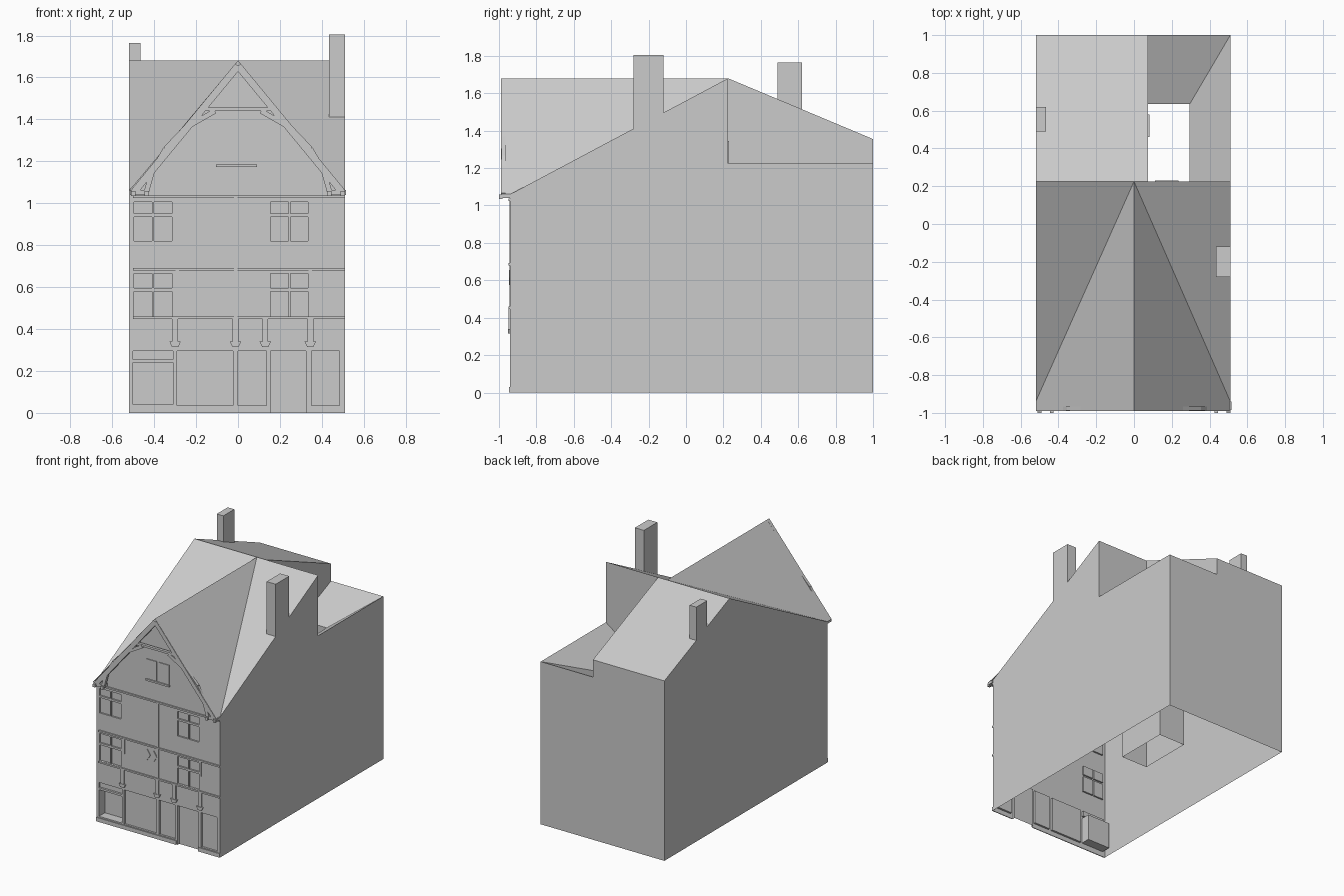
import bpy, bmesh
from mathutils import Vector

if "Cube" in bpy.data.objects:
    bpy.data.objects.remove(bpy.data.objects["Cube"])

XL, XR, YF, YB = -0.52, 0.51, -0.94, 1.0      # outer walls
RY, RZ, EZ = 0.225, 1.68, 1.06                # ridge line and front eave
CX, CX2, CY2, CZ, CI = 0.075, 0.295, 0.635, 1.225, 1.07   # courtyard


def mesh_from(name, polys, out):
    """Join polygons into one shell; first polygon must face 'out'."""
    bm = bmesh.new()
    for p in polys:
        bm.faces.new([bm.verts.new(v) for v in p])
    bmesh.ops.remove_doubles(bm, verts=bm.verts, dist=0.0005)
    bmesh.ops.recalc_face_normals(bm, faces=bm.faces)
    bm.faces.ensure_lookup_table()
    if bm.faces[0].normal.dot(Vector(out)) < 0:
        bmesh.ops.reverse_faces(bm, faces=bm.faces)
    me = bpy.data.meshes.new(name)
    bm.to_mesh(me)
    bm.free()
    ob = bpy.data.objects.new(name, me)
    bpy.context.collection.objects.link(ob)
    return ob


def prism(name, outline, y0, y1):
    """Extrude an (x, z) outline from y0 to y1."""
    n = len(outline)
    a = [(x, y0, z) for x, z in outline]
    b = [(x, y1, z) for x, z in outline]
    sides = [[a[i], a[(i + 1) % n], b[(i + 1) % n], b[i]] for i in range(n)]
    return mesh_from(name, [a, b] + sides, (0, -1, 0))


def box(name, x0, x1, y0, y1, z0, z1):
    return prism(name, [(x0, z0), (x1, z0), (x1, z1), (x0, z1)], y0, y1)


def beam(name, p, q, w, y0, y1):
    """Straight timber in the gable plane."""
    p, q = Vector(p), Vector(q)
    d = (q - p).normalized() * w / 2
    n = Vector((-d.y, d.x))
    return prism(name, [tuple(p - n), tuple(q - n), tuple(q + n), tuple(p + n)], y0, y1)


# Side and back walls
mesh_from("side_and_back_walls", [
    [(XL, YF, 0), (XL, YB, 0), (XL, YB, 1.355), (XL, RY, RZ), (XL, YF, EZ)],
    [(XL, YB, 0), (XR, YB, 0), (XR, YB, CZ), (CX, YB, CZ), (CX, YB, 1.355), (XL, YB, 1.355)],
    [(XR, YF, 0), (XR, YB, 0), (XR, YB, CZ), (XR, RY, CZ), (XR, RY, RZ), (XR, YF, EZ)],
], (-1, 0, 0))

# Roofs: rear wing, front slopes either side of the cross gable, gable slopes
mesh_from("rear_roof", [[(XL, RY, RZ), (CX, RY, RZ), (CX, YB, 1.355), (XL, YB, 1.355)]], (0, 0, 1))
for side, x in (("left", XL), ("right", XR)):
    mesh_from(side + "_front_roof", [[(x, YF, EZ), (x, RY, RZ), (0, RY, RZ)]], (0, 0, 1))
    mesh_from(side + "_gable_roof",
              [[(0, -0.99, RZ), (0, RY, RZ), (x, YF + .02, EZ), (x, -0.99, EZ)]], (0, 0, 1))

# Courtyard: high walls, open shaft and inward-sloping roofs
mesh_from("courtyard", [
    [(CX, YB, CZ), (XR, YB, CZ), (CX2, CY2, CI), (CX, CY2, CI)],
    [(XR, YB, CZ), (XR, RY, CZ), (CX2, RY, CI), (CX2, CY2, CI)],
    [(CX, RY, 0), (CX, CY2, 0), (CX, CY2, CI), (CX, YB, CZ), (CX, YB, 1.355), (CX, RY, RZ)],
    [(CX, RY, 0), (CX2, RY, 0), (CX2, RY, CI), (XR, RY, CZ), (XR, RY, RZ), (CX, RY, RZ)],
    [(CX2, RY, 0), (CX2, CY2, 0), (CX2, CY2, CI), (CX2, RY, CI)],
    [(CX, CY2, 0), (CX2, CY2, 0), (CX2, CY2, CI), (CX, CY2, CI)],
], (0, 0, 1))
box("courtyard_side_window", CX, CX + .006, .46, .58, CZ, 1.345)
box("courtyard_front_window", .11, .235, RY, RY + .006, 1.23, 1.345)

# Chimneys
box("right_chimney", .435, XR, -.28, -.12, 1.4, 1.805)
box("left_chimney", XL, -.465, .49, .62, 1.45, 1.765)

# Facade: rectangles (x0, x1, z0, z1, depth) sunk into the front wall
cuts = [(-.50, -.31, .04, .24, .07), (-.50, -.31, .255, .295, .015)]
for x0, x1 in ((-.29, -.025), (0, .135), (.35, .485)):
    cuts.append((x0, x1, .035, .295, .015))
cuts.append((.155, .325, 0, .295, .02))
for x0 in (-.495, .155):
    for dx in (0, .095):
        for z0, z1 in ((.46, .58), (.595, .665), (.82, .935), (.95, 1.005)):
            cuts.append((x0 + dx, x0 + dx + .085, z0, z1, .012))


def depth(x, z):
    return max([c[4] for c in cuts if c[0] < x < c[1] and c[2] < z < c[3]], default=0)


xs = sorted({round(v, 4) for c in cuts for v in c[:2]} | {XL, XR})
zs = sorted({round(v, 4) for c in cuts for v in c[2:4]} | {0, EZ})
polys = []
for i in range(len(xs) - 1):
    for j in range(len(zs) - 1):
        x0, x1, z0, z1 = xs[i], xs[i + 1], zs[j], zs[j + 1]
        xm, zm = (x0 + x1) / 2, (z0 + z1) / 2
        y = YF + depth(xm, zm)
        polys.append([(x0, y, z0), (x1, y, z0), (x1, y, z1), (x0, y, z1)])
        # reveals towards the next cell right and above
        if i + 2 < len(xs):
            y2 = YF + depth((x1 + xs[i + 2]) / 2, zm)
            if y2 != y:
                polys.append([(x1, y, z0), (x1, y2, z0), (x1, y2, z1), (x1, y, z1)])
        if j + 2 < len(zs):
            y2 = YF + depth(xm, (z1 + zs[j + 2]) / 2)
            if y2 != y:
                polys.append([(x0, y, z1), (x1, y, z1), (x1, y2, z1), (x0, y2, z1)])
mesh_from("front_wall", polys, (0, -1, 0))

# String courses, plinths, posts and corbels
for z in (.447, .68, 1.025):
    box("string_course", XL + .02, XR, YF - .01, YF, z, z + .012)
for x0, x1 in ((XL, -.315), (-.315, .145), (.33, XR)):
    box("plinth", x0, x1, YF - .006, YF, 0, .03)
for x in (-.30, -.012, .13, .345):
    box("post", x - .014, x + .014, YF - .008, YF, .34, .45)
    prism("corbel", [(x - .015, .315), (x + .015, .315), (x + .027, .34), (x - .027, .34)],
          YF - .012, YF)
for x, z0, z1 in ((-.29, .57, .68), (-.01, .46, .68), (.345, .57, .68), (-.01, .69, 1.025)):
    box("upper_post", x - .008, x + .008, YF - .005, YF, z0, z1)
for x in (-.095, -.04):
    prism("diamond", [(x - .026, .615), (x, .575), (x + .026, .615), (x, .655)], YF - .006, YF)

# Gable wall with its double window
mesh_from("gable_wall", [[(XL, YF, EZ), (XR, YF, EZ), (0, YF, RZ)]], (0, -1, 0))
for x0 in (-.10, .002):
    box("gable_window", x0, x0 + .084, YF - .006, YF, 1.19, 1.335)
box("gable_sill", -.105, .09, YF - .01, YF, 1.172, 1.185)

# Curved barge truss: rafters, arch braces, collar and feet
Y0, Y1 = -.988, -.965
arch = [(.435, 1.06), (.41, 1.15), (.345, 1.26), (.25, 1.36), (.11, 1.44)]
for s in (-1, 1):
    beam("rafter", (s * .495, 1.055), (0, 1.655), .034, Y0, Y1)
    for p, q in zip(arch, arch[1:]):
        beam("arch_brace", (s * p[0], p[1]), (s * q[0], q[1]), .024, Y0 + .001, Y1)
    box("truss_foot", min(s * .43, s * .515), max(s * .43, s * .515), -.985, YF, 1.04, 1.062)
    for x in (.435, .5):
        box("foot_end", s * x - .01, s * x + .01, -1.0, -.98, 1.035, 1.058)
box("collar_beam", -.17, .17, Y0 + .002, Y1, 1.44, 1.456)
